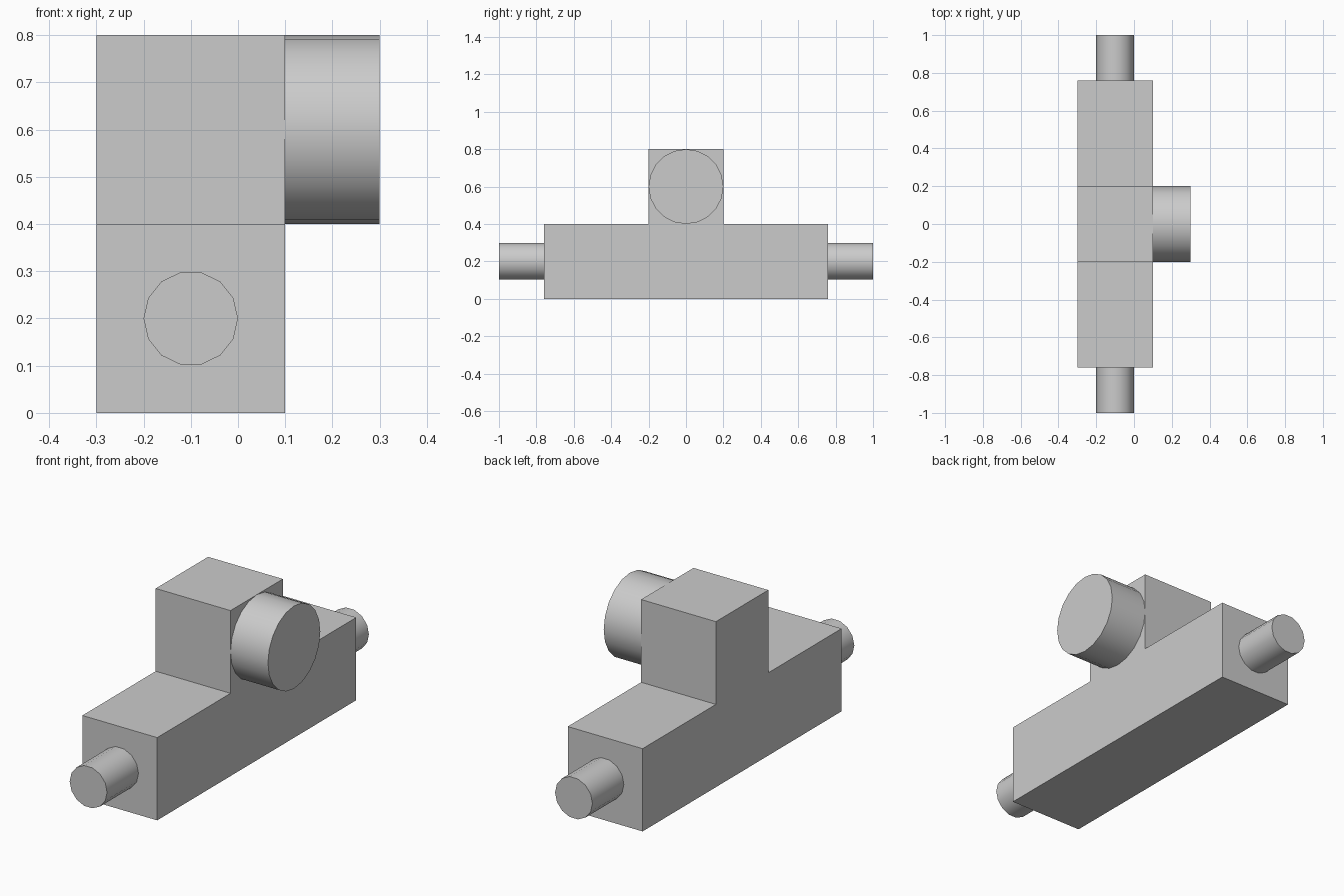
import bpy
import bmesh
import math
from mathutils import Vector

cube = bpy.data.objects.get("Cube")
if cube:
    bpy.data.objects.remove(cube, do_unlink=True)

grey = bpy.data.materials.new("light grey")
grey.use_nodes = True
colour = (0.6, 0.6, 0.6, 1)
grey.diffuse_color = colour
grey.node_tree.nodes["Principled BSDF"].inputs["Base Color"].default_value = colour


def add_object(name, bm):
    bmesh.ops.recalc_face_normals(bm, faces=bm.faces)
    mesh = bpy.data.meshes.new(name)
    bm.to_mesh(mesh)
    bm.free()
    mesh.materials.append(grey)
    obj = bpy.data.objects.new(name, mesh)
    bpy.context.collection.objects.link(obj)
    return obj


def add_cylinder(name, start, axis, side, radius, length, sides):
    """Prism along axis, with its first corner pointing towards side."""
    start, axis, side = Vector(start), Vector(axis), Vector(side)
    up = axis.cross(side)
    bm = bmesh.new()
    ring = []
    for i in range(sides):
        a = math.tau * i / sides
        ring.append(bm.verts.new(start + radius * (math.cos(a) * side + math.sin(a) * up)))
    base = bm.faces.new(ring)
    grown = bmesh.ops.extrude_face_region(bm, geom=[base], use_keep_orig=True)
    tip = [v for v in grown["geom"] if isinstance(v, bmesh.types.BMVert)]
    bmesh.ops.translate(bm, verts=tip, vec=axis * length)
    obj = add_object(name, bm)
    bpy.ops.object.select_all(action="DESELECT")
    bpy.context.view_layer.objects.active = obj
    obj.select_set(True)
    bpy.ops.object.shade_smooth_by_angle(angle=math.radians(40))


# Body: stepped profile with a raised centre block
half = [(0.76, 0), (0.76, 0.4), (0.2, 0.4), (0.2, 0.8)]
profile = half + [(-y, z) for y, z in reversed(half)]
bm = bmesh.new()
face = bm.faces.new([bm.verts.new((-0.3, y, z)) for y, z in profile])
grown = bmesh.ops.extrude_face_region(bm, geom=[face], use_keep_orig=True)
moved = [v for v in grown["geom"] if isinstance(v, bmesh.types.BMVert)]
bmesh.ops.translate(bm, verts=moved, vec=(0.4, 0, 0))
add_object("body", bm)

# End pins
for name, s in (("front_pin", -1), ("back_pin", 1)):
    add_cylinder(name, (-0.1, s * 0.76, 0.2), (0, s, 0), (1, 0, 0), 0.1, 0.24, 14)

# Side boss on the raised block
add_cylinder("side_boss", (0.1, 0, 0.6), (1, 0, 0), (0, 1, 0), 0.2, 0.2, 20)
